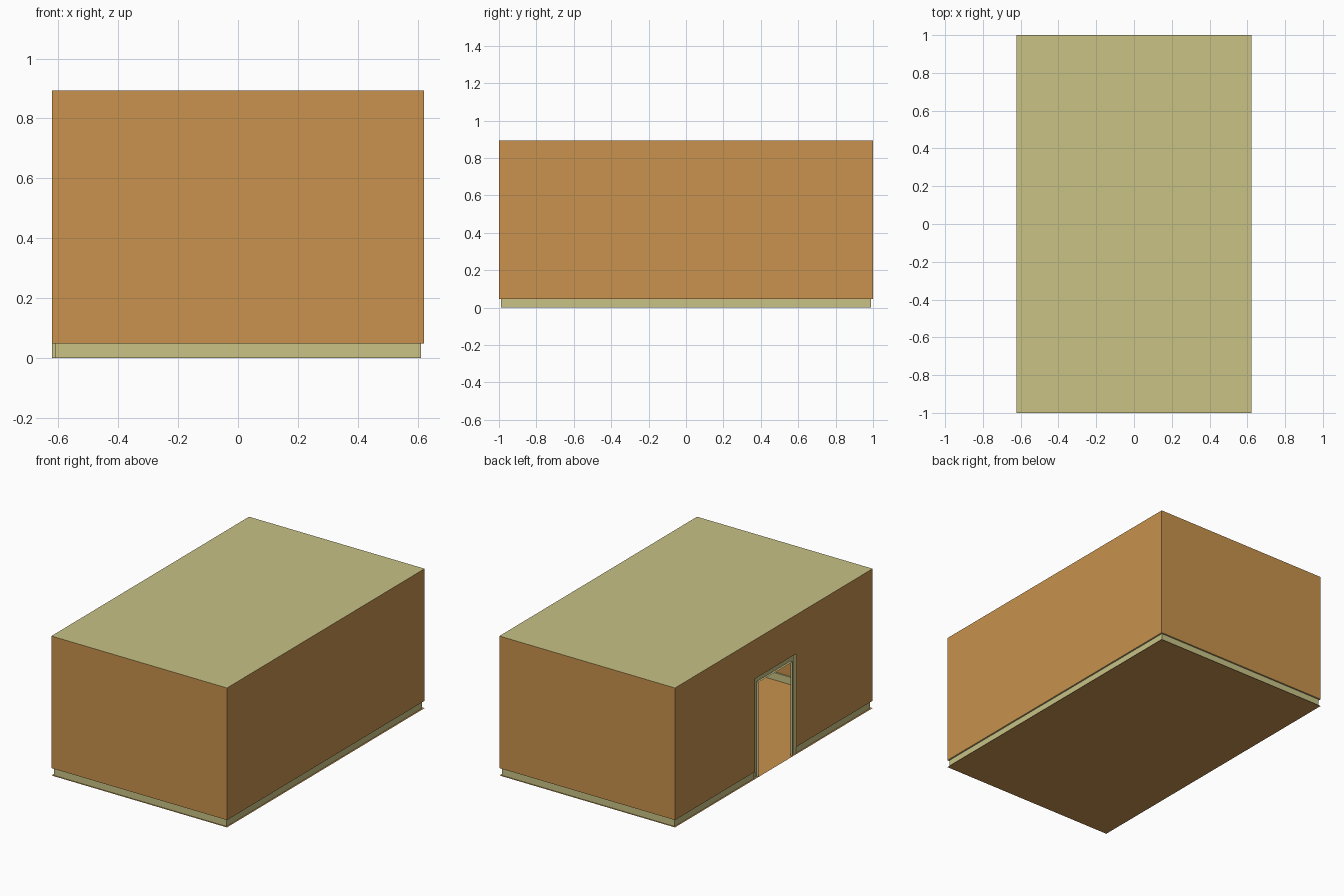
import bpy

if "Cube" in bpy.data.objects:
    bpy.data.objects.remove(bpy.data.objects["Cube"])

# Room dimensions
X, Y, H = 0.622, 1.0, 0.893
SK, SK_D = 0.047, 0.01                  # skirting height and depth into the room
D0, D1, DH = -0.226, 0.19, 0.643        # outer edge of door frame
FW, FR_D = 0.036, 0.014                 # door frame width and depth


def material(name, rgb):
    m = bpy.data.materials.new(name)
    m.diffuse_color = (*rgb, 1)
    m.use_nodes = True
    m.node_tree.nodes["Principled BSDF"].inputs["Base Color"].default_value = m.diffuse_color
    return m


ORANGE = material("warm_orange", (0.578, 0.290, 0.074))
OLIVE = material("pale_olive", (0.578, 0.539, 0.235))


def sheet(name, verts, faces, mat):
    me = bpy.data.meshes.new(name)
    me.from_pydata(verts, [], faces)
    me.materials.append(mat)
    ob = bpy.data.objects.new(name, me)
    bpy.context.collection.objects.link(ob)
    return ob


def loft(name, rows, mat):
    """Skin a list of equal-length point rows."""
    n = len(rows[0])
    faces = [(r * n + i, r * n + i + 1, (r + 1) * n + i + 1, (r + 1) * n + i)
             for r in range(len(rows) - 1) for i in range(n - 1)]
    return sheet(name, [p for row in rows for p in row], faces, mat)


def rect(z):
    return [(-X, -Y, z), (X, -Y, z), (X, Y, z), (-X, Y, z)]


# Floor and ceiling
sheet("floor", rect(0), [(0, 1, 2, 3)], ORANGE)
sheet("ceiling", rect(H), [(3, 2, 1, 0)], OLIVE)

# Three plain walls, each a single sheet above the skirting
low, high = rect(SK), rect(H)
for name, a, b in (("front_wall", 0, 1), ("right_wall", 1, 2), ("back_wall", 2, 3)):
    sheet(name, [low[a], low[b], high[b], high[a]], [(0, 1, 2, 3)], ORANGE)

# Left wall with the door opening
outline = [(-Y, SK), (D0, SK), (D0, DH), (D1, DH), (D1, SK), (Y, SK), (Y, H), (-Y, H)]
sheet("left_wall", [(-X, y, z) for y, z in outline], [tuple(range(8))], ORANGE)


# Skirting: hollow-backed strip running round the room from door side to door side
def skirting_path(d, z):
    x, y = X - d, Y - d
    return [(-x, D0, z), (-x, -y, z), (x, -y, z), (x, y, z), (-x, y, z), (-x, D1, z)]


loft("skirting", [skirting_path(0, SK), skirting_path(SK_D, SK), skirting_path(SK_D, 0)], OLIVE)


# Door frame: hollow-backed strip round the opening
def frame_path(d, w):
    x = -X + d
    return [(x, D0 + w, 0), (x, D0 + w, DH - w), (x, D1 - w, DH - w), (x, D1 - w, 0)]


loft("door_frame", [frame_path(0, 0), frame_path(FR_D, 0),
                    frame_path(FR_D, FW), frame_path(0, FW)], OLIVE)
